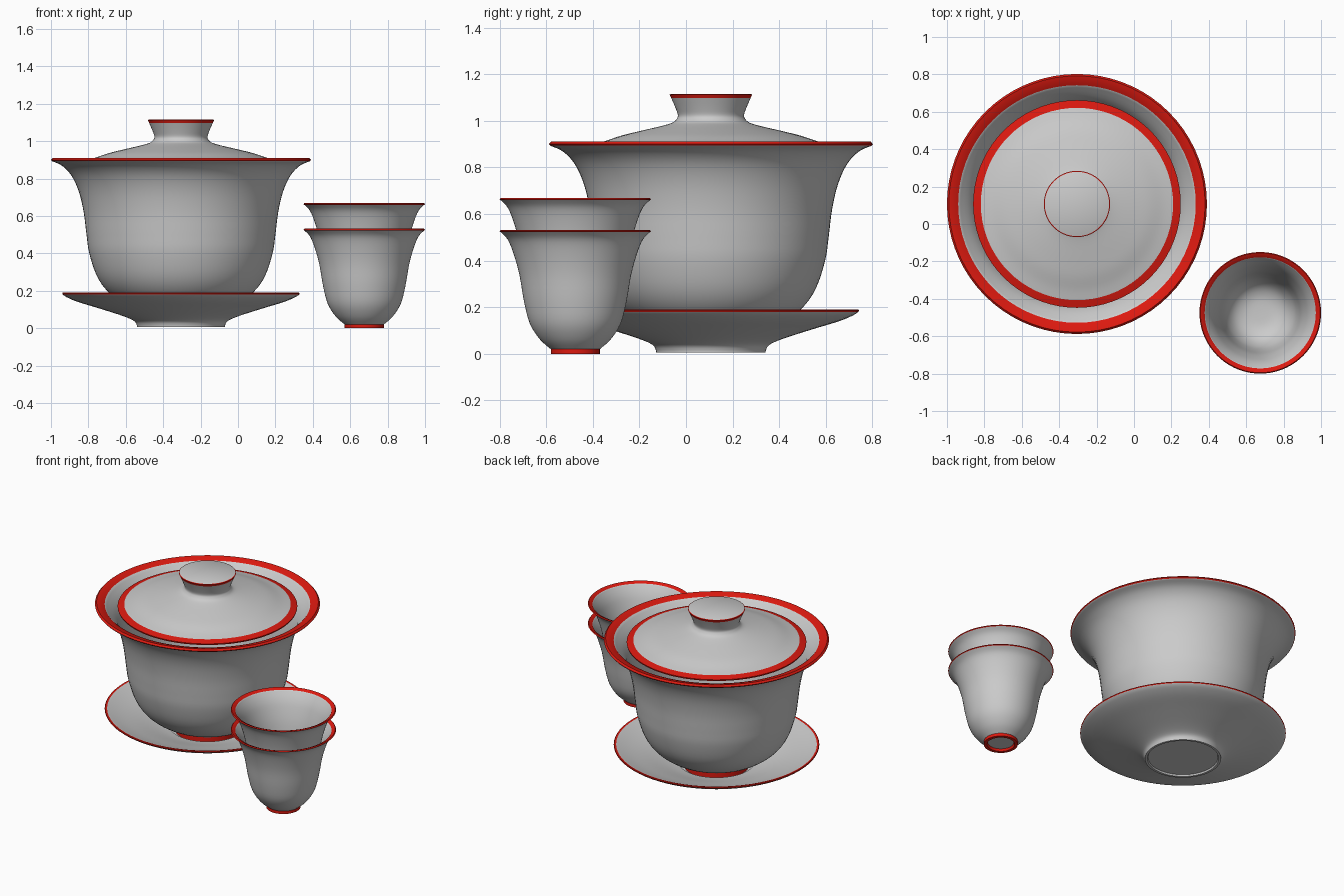
import bpy, bmesh, math

SIDES = 72
red = bpy.data.materials.new("red_glaze")
red.diffuse_color = (0.72, 0.01, 0.005, 1)


def smooth_curve(pts, steps=4):
    """Curve through the given (radius, z) points."""
    out = []
    for i in range(len(pts) - 1):
        a, b = pts[max(i - 1, 0)], pts[i]
        c, d = pts[i + 1], pts[min(i + 2, len(pts) - 1)]
        for s in range(steps):
            t = s / steps
            out.append(tuple(0.5 * (2 * b[k] + (c[k] - a[k]) * t
                       + (2 * a[k] - 5 * b[k] + 4 * c[k] - d[k]) * t * t
                       + (3 * b[k] - a[k] - 3 * c[k] + d[k]) * t ** 3) for k in (0, 1)))
    return out + [pts[-1]]


def lathe(name, location, sections):
    """Turn (colour index, curved, points) sections around the z axis."""
    bm = bmesh.new()

    def ring(r, z):
        if r < 1e-5:
            return [bm.verts.new((0, 0, z))] * SIDES
        return [bm.verts.new((r * math.cos(2 * math.pi * i / SIDES),
                              r * math.sin(2 * math.pi * i / SIDES), z)) for i in range(SIDES)]

    prev = ring(*sections[0][2][0])
    for colour, curved, pts in sections:
        path = smooth_curve(pts) if curved else pts
        for p in path[1:]:
            cur = ring(*p)
            for i in range(SIDES):
                j = (i + 1) % SIDES
                quad = list(dict.fromkeys((prev[i], prev[j], cur[j], cur[i])))
                bm.faces.new(quad).material_index = colour
            prev = cur
    bmesh.ops.recalc_face_normals(bm, faces=bm.faces)
    mesh = bpy.data.meshes.new(name)
    bm.to_mesh(mesh)
    bm.free()
    mesh.materials.append(None)
    mesh.materials.append(red)
    obj = bpy.data.objects.new(name, mesh)
    obj.location = location
    bpy.context.collection.objects.link(obj)
    bpy.ops.object.select_all(action='DESELECT')
    obj.select_set(True)
    bpy.context.view_layer.objects.active = obj
    bpy.ops.object.shade_smooth_by_angle(angle=math.radians(35))
    return obj


POT = (-0.305, 0.107, 0)
CUP_X, CUP_Y = 0.675, -0.475

# Saucer with a sunken well and a red edge
lathe("saucer", POT, [
    (0, False, [(0, 0.015), (0.215, 0.015), (0.22, 0.005), (0.235, 0.005), (0.235, 0.012)]),
    (0, True, [(0.235, 0.012), (0.25, 0.038), (0.31, 0.065), (0.435, 0.105), (0.55, 0.14),
               (0.61, 0.165), (0.632, 0.18)]),
    (1, False, [(0.632, 0.18), (0.635, 0.186), (0.632, 0.19), (0.62, 0.188)]),
    (0, True, [(0.62, 0.188), (0.54, 0.16), (0.435, 0.128), (0.31, 0.088), (0.235, 0.07)]),
    (0, False, [(0.235, 0.07), (0.22, 0.045), (0, 0.045)]),
])

# Bowl with flared red rim and red foot ring
lathe("bowl", POT, [
    (0, False, [(0, 0.075), (0.17, 0.075)]),
    (1, False, [(0.17, 0.075), (0.178, 0.046), (0.2, 0.046), (0.2, 0.088)]),
    (0, True, [(0.2, 0.088), (0.3, 0.13), (0.39, 0.195), (0.45, 0.28), (0.49, 0.4),
               (0.505, 0.5), (0.52, 0.62), (0.546, 0.73), (0.585, 0.815), (0.635, 0.868),
               (0.69, 0.893)]),
    (1, False, [(0.69, 0.893), (0.695, 0.9), (0.685, 0.911), (0.635, 0.898)]),
    (0, True, [(0.635, 0.898), (0.57, 0.825), (0.525, 0.73), (0.498, 0.62), (0.482, 0.5),
               (0.465, 0.4), (0.425, 0.29), (0.35, 0.2), (0.2, 0.125), (0, 0.115)]),
])

# Domed lid with red rim and flared knob
lathe("lid", POT, [
    (0, True, [(0, 0.96), (0.17, 0.955), (0.31, 0.925), (0.46, 0.888), (0.54, 0.872)]),
    (1, False, [(0.54, 0.872), (0.553, 0.876), (0.555, 0.885), (0.514, 0.897)]),
    (0, True, [(0.514, 0.897), (0.46, 0.911), (0.385, 0.936), (0.3, 0.957), (0.21, 0.978),
               (0.165, 0.992), (0.147, 1.008), (0.142, 1.025), (0.152, 1.055), (0.17, 1.097)]),
    (1, False, [(0.17, 1.097), (0.177, 1.112), (0.172, 1.115)]),
    (0, False, [(0.172, 1.115), (0, 1.115)]),
])

# Two nested cups
for name, z in (("lower_cup", 0), ("upper_cup", 0.137)):
    lathe(name, (CUP_X, CUP_Y, z), [
        (0, False, [(0, 0.015), (0.08, 0.015)]),
        (1, False, [(0.08, 0.015), (0.085, 0), (0.105, 0), (0.105, 0.02)]),
        (0, True, [(0.105, 0.02), (0.152, 0.062), (0.195, 0.13), (0.22, 0.225), (0.24, 0.34),
                   (0.265, 0.43), (0.29, 0.49), (0.32, 0.522)]),
        (1, False, [(0.32, 0.522), (0.325, 0.526), (0.32, 0.532), (0.297, 0.522)]),
        (0, True, [(0.297, 0.522), (0.27, 0.48), (0.248, 0.43), (0.222, 0.34), (0.202, 0.225),
                   (0.18, 0.145), (0.14, 0.085), (0.08, 0.055), (0, 0.05)]),
    ])
